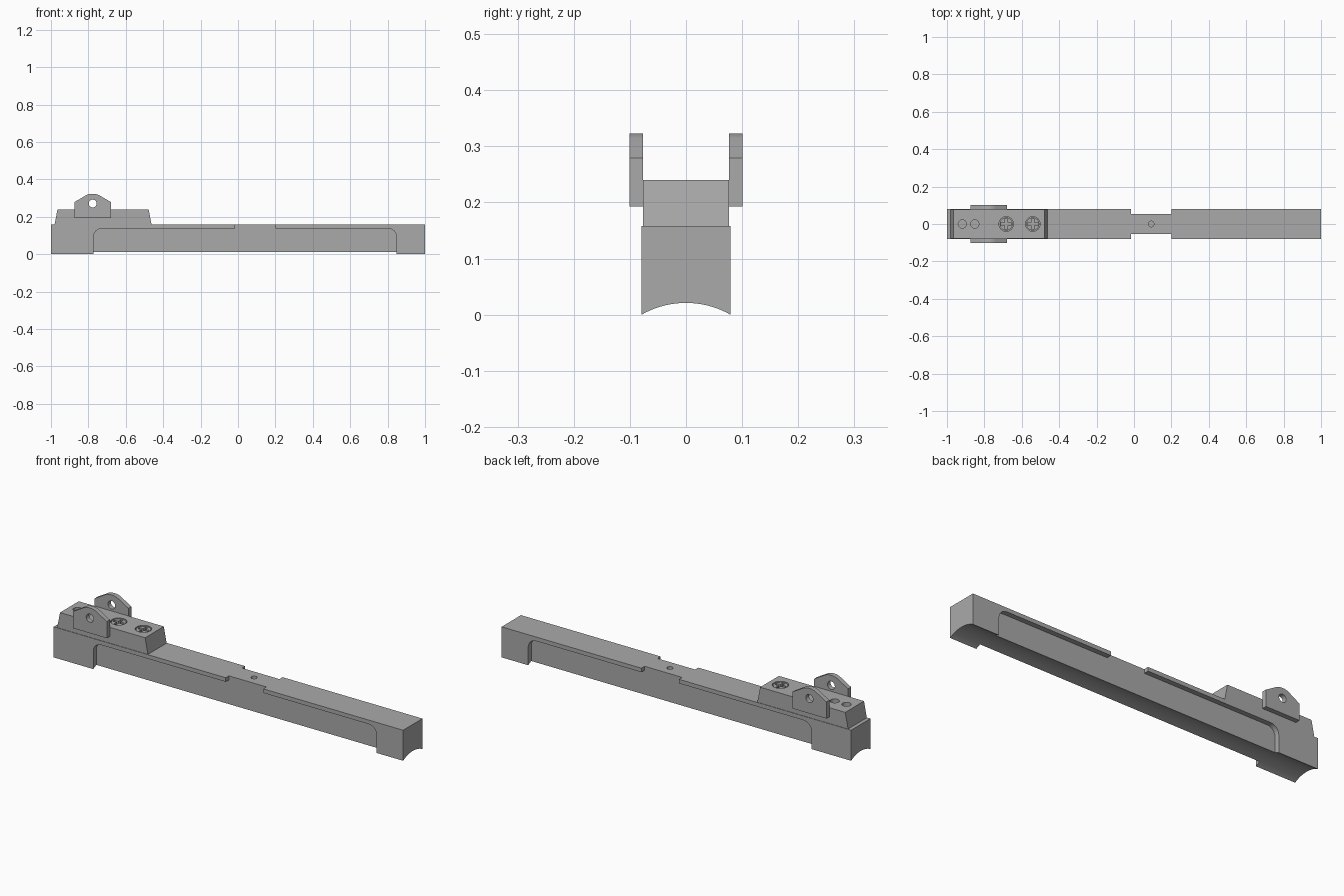
import bpy, bmesh, math
from mathutils import Vector

cube = bpy.data.objects.get("Cube")
if cube:
    bpy.data.objects.remove(cube)

grey = bpy.data.materials.new("machined grey")
grey.use_nodes = True
colour = (0.4, 0.4, 0.4, 1)
grey.diffuse_color = colour
grey.node_tree.nodes["Principled BSDF"].inputs["Base Color"].default_value = colour


def prism(name, points, axis, low, high):
    """Extrude a closed 2D profile along an axis from low to high."""
    place = {"x": lambda a, b, t: (t, a, b),
             "y": lambda a, b, t: (a, t, b),
             "z": lambda a, b, t: (a, b, t)}[axis]
    bm = bmesh.new()
    base = bm.faces.new([bm.verts.new(place(a, b, low)) for a, b in points])
    new = bmesh.ops.extrude_face_region(bm, geom=[base])["geom"]
    shift = Vector(place(0, 0, high - low))
    bmesh.ops.translate(bm, vec=shift, verts=[v for v in new if isinstance(v, bmesh.types.BMVert)])
    bmesh.ops.recalc_face_normals(bm, faces=bm.faces)
    mesh = bpy.data.meshes.new(name)
    bm.to_mesh(mesh)
    bm.free()
    mesh.materials.append(grey)
    obj = bpy.data.objects.new(name, mesh)
    bpy.context.collection.objects.link(obj)
    return obj


def circle(cx, cy, r, n=32):
    return [(cx + r * math.cos(math.tau * i / n), cy + r * math.sin(math.tau * i / n)) for i in range(n)]


def rounded(corners, steps=8):
    """Turn (a, b, trim) corners into a profile, easing those with a trim."""
    out = []
    for i, (a, b, trim) in enumerate(corners):
        p = Vector((a, b))
        if not trim:
            out.append((a, b))
            continue
        start = p + (Vector(corners[i - 1][:2]) - p).normalized() * trim
        end = p + (Vector(corners[(i + 1) % len(corners)][:2]) - p).normalized() * trim
        for k in range(steps + 1):
            t = k / steps
            # weighted curve, a true arc for square corners
            w = math.sqrt(0.5) * 2 * t * (1 - t)
            q = (start * (1 - t) ** 2 + p * w + end * t * t) / ((1 - t) ** 2 + w + t * t)
            out.append(tuple(q))
    return out


def activate(obj):
    bpy.ops.object.select_all(action="DESELECT")
    obj.select_set(True)
    bpy.context.view_layer.objects.active = obj


def cut(obj, *cutters):
    activate(obj)
    for cutter in cutters:
        mod = obj.modifiers.new("cut", "BOOLEAN")
        mod.operation = "DIFFERENCE"
        mod.solver = "EXACT"
        mod.object = cutter
        bpy.ops.object.modifier_apply(modifier=mod.name)
        bpy.data.objects.remove(cutter)


def finish(obj):
    activate(obj)
    bpy.ops.object.shade_smooth_by_angle(angle=math.radians(25))


BODY_W, BODY_TOP, BLOCK_W, BLOCK_TOP = 0.079, 0.158, 0.0765, 0.24

# Long bar with an arched underside
sag, radius = 0.021, 0.16
arch = []
for i in range(25):
    y = BODY_W - 2 * BODY_W * i / 24
    arch.append((y, sag - radius + math.sqrt(radius ** 2 - y * y)))
drop = arch[0][1]
arch = [(y, z - drop) for y, z in arch]
bar = prism("bar", [(-BODY_W, BODY_TOP), (BODY_W, BODY_TOP)] + arch, "x", -1, 1)

# Side recesses, open at the top around the narrow neck
recess = rounded([(-0.773, -0.1, 0), (0.848, -0.1, 0), (0.848, 0.137, 0.045), (0.2, 0.137, 0),
                  (0.2, 0.3, 0), (-0.015, 0.3, 0), (-0.015, 0.137, 0), (-0.773, 0.137, 0.045)])
cut(bar,
    prism("recess_cutter", recess, "y", 0.053, 0.2),
    prism("recess_cutter", recess, "y", -0.2, -0.053),
    prism("neck_hole_cutter", circle(0.092, 0, 0.015), "z", 0.12, 0.3))
finish(bar)

# Raised block with sloping ends
block = prism("raised_block", [(-0.981, BODY_TOP), (-0.462, BODY_TOP), (-0.478, BLOCK_TOP),
                               (-0.965, BLOCK_TOP)], "y", -BLOCK_W, BLOCK_W)
screws = (-0.683, -0.541)
for x in (-0.918, -0.851):
    cut(block, prism("pin_hole_cutter", circle(x, 0, 0.022), "z", 0.21, 0.3))
for x in screws:
    cut(block, prism("screw_seat_cutter", circle(x, 0, 0.039), "z", 0.2, 0.3))
finish(block)

# Cross-slotted screws
for n, x in enumerate(screws):
    screw = prism(f"screw_{n + 1}", circle(x, 0, 0.035), "z", 0.2, 0.237)
    l, s = 0.029, 0.007
    cross = [(s, s), (s, l), (-s, l), (-s, s), (-l, s), (-l, -s),
             (-s, -s), (-s, -l), (s, -l), (s, -s), (l, -s), (l, s)]
    cut(screw, prism("cross_cutter", [(x + a, b) for a, b in cross], "z", 0.222, 0.3))
    finish(screw)

# Pierced ears on both sides of the block
mid, half = -0.777, 0.097
outline = rounded([(mid - half, 0.193, 0), (mid + half, 0.193, 0), (mid + half, 0.279, 0),
                   (mid + 0.022, 0.323, 0.016), (mid - 0.022, 0.323, 0.016), (mid - half, 0.279, 0)])
for name, low, high in (("front_ear", -0.101, -BLOCK_W), ("back_ear", BLOCK_W, 0.101)):
    ear = prism(name, outline, "y", low, high)
    cut(ear, prism("ear_hole_cutter", circle(mid, 0.271, 0.021), "y", low - 0.02, high + 0.02))
    finish(ear)
